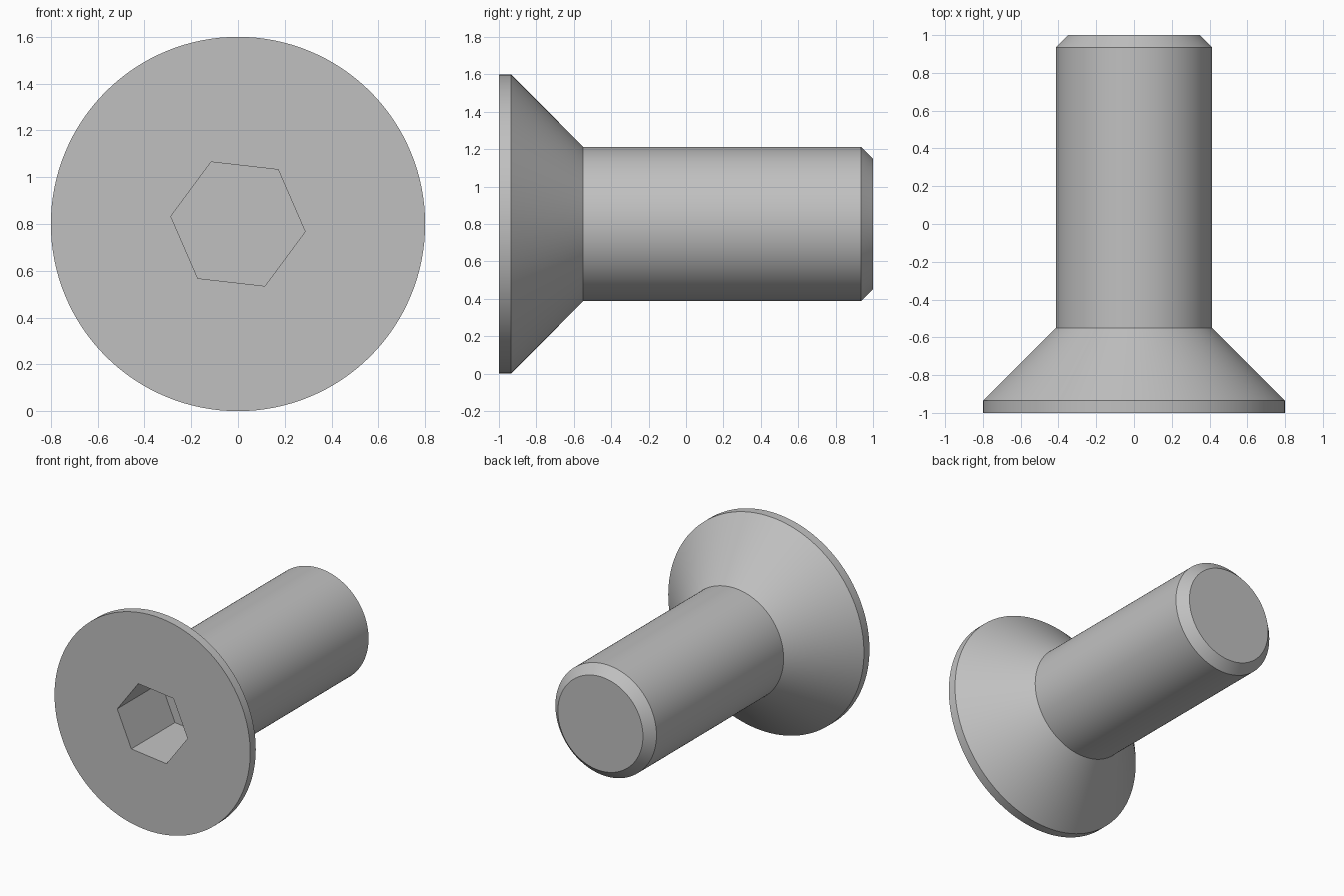
import bpy
import bmesh
from math import cos, sin, pi, radians

default_cube = bpy.data.objects.get("Cube")
if default_cube:
    bpy.data.objects.remove(default_cube, do_unlink=True)

SEGMENTS = 128
CENTRE_Z = 0.8
# (y, radius) along the screw axis: rim, cone, shank, chamfered tip
PROFILE = [(-1, 0.8), (-0.935, 0.8), (-0.55, 0.413), (0.935, 0.413), (1, 0.348)]
SOCKET_RADIUS, SOCKET_FLOOR, SOCKET_TURN = 0.289, -0.49, radians(-6.5)


def ring(bm, y, radius, count, turn=0.0):
    angles = [turn + 2 * pi * i / count for i in range(count)]
    return [bm.verts.new((radius * cos(a), y, CENTRE_Z + radius * sin(a))) for a in angles]


def bridge(bm, a, b):
    for i in range(len(a)):
        j = (i + 1) % len(a)
        bm.faces.new((a[i], a[j], b[j], b[i]))


def loop_edges(bm, loop):
    return [bm.edges.get((v, loop[i - 1])) for i, v in enumerate(loop)]


bm = bmesh.new()

# Turned outer body
rings = [ring(bm, y, r, SEGMENTS) for y, r in PROFILE]
for a, b in zip(rings, rings[1:]):
    bridge(bm, a, b)
bm.faces.new(rings[-1])

# Hexagonal socket
mouth = ring(bm, PROFILE[0][0], SOCKET_RADIUS, 6, SOCKET_TURN)
floor = ring(bm, SOCKET_FLOOR, SOCKET_RADIUS, 6, SOCKET_TURN)
bridge(bm, mouth, floor)
bm.faces.new(floor)

# Flat head face around the socket
bmesh.ops.triangle_fill(bm, use_beauty=True,
                        edges=loop_edges(bm, rings[0]) + loop_edges(bm, mouth))
bmesh.ops.recalc_face_normals(bm, faces=bm.faces)

mesh = bpy.data.meshes.new("countersunk_screw")
bm.to_mesh(mesh)
bm.free()
screw = bpy.data.objects.new("countersunk_screw", mesh)
bpy.context.collection.objects.link(screw)

# Plain grey metal
grey = bpy.data.materials.new("steel_grey")
grey.use_nodes = True
colour = (0.53, 0.53, 0.53, 1)
grey.diffuse_color = colour
grey.node_tree.nodes["Principled BSDF"].inputs["Base Color"].default_value = colour
mesh.materials.append(grey)

bpy.ops.object.select_all(action='DESELECT')
screw.select_set(True)
bpy.context.view_layer.objects.active = screw
bpy.ops.object.shade_smooth_by_angle(angle=radians(30))
